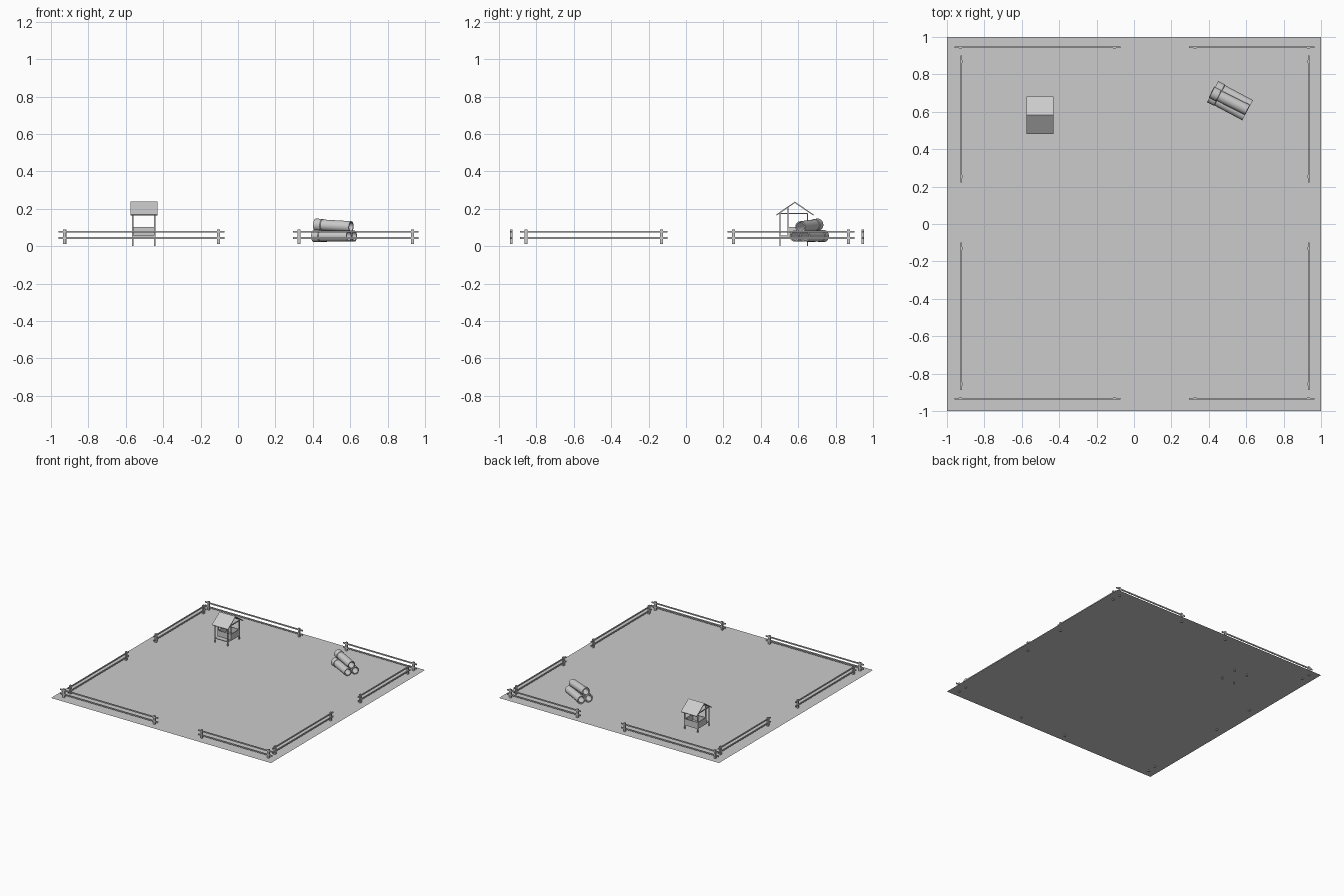
import bpy, bmesh, math
from mathutils import Vector, Matrix

if "Cube" in bpy.data.objects:
    bpy.data.objects.remove(bpy.data.objects["Cube"])

GROUND_Z = 0.02


def mesh_object(name, bm):
    bmesh.ops.recalc_face_normals(bm, faces=bm.faces)
    mesh = bpy.data.meshes.new(name)
    bm.to_mesh(mesh)
    bm.free()
    ob = bpy.data.objects.new(name, mesh)
    bpy.context.collection.objects.link(ob)
    return ob


def add_box(bm, lo, hi):
    lo, hi = Vector(lo), Vector(hi)
    mat = Matrix.Translation((lo + hi) / 2) @ Matrix.Diagonal((*(hi - lo), 1))
    bmesh.ops.create_cube(bm, size=1, matrix=mat)


# Ground sheet
bm = bmesh.new()
bmesh.ops.create_grid(bm, x_segments=1, y_segments=1, size=1,
                      matrix=Matrix.Translation((0, 0, GROUND_Z)))
mesh_object("ground", bm)


# Fence sections: two posts and two rails, running along x or y
def fence(name, start, end, across, along_x):
    bm = bmesh.new()

    def bar(a0, a1, depth, z0, z1):
        c0, c1 = across - depth / 2, across + depth / 2
        if along_x:
            add_box(bm, (a0, c0, z0), (a1, c1, z1))
        else:
            add_box(bm, (c0, a0, z0), (c1, a1, z1))

    for p in (start + 0.032, end - 0.032):
        bar(p - 0.008, p + 0.008, 0.013, 0.012, 0.09)
    for z in (0.044, 0.077):
        bar(start, end, 0.007, z - 0.005, z + 0.005)
    mesh_object(name, bm)


for side, y in (("front", -0.935), ("back", 0.945)):
    fence(side + "_fence_left", -0.96, -0.072, y, True)
    fence(side + "_fence_right", 0.293, 0.965, y, True)
for side, x in (("left", -0.923), ("right", 0.935)):
    fence(side + "_fence_front", -0.888, -0.10, x, False)
    fence(side + "_fence_back", 0.222, 0.902, x, False)

# Feeding shelter: legs, inner posts and tie beams
X0, X1, Y0, YI, Y1 = -0.562, -0.445, 0.503, 0.545, 0.65
t = 0.0035
bm = bmesh.new()
for x in (X0, X1):
    for y in (Y0, Y1):
        add_box(bm, (x - t, y - t, 0), (x + t, y + t, 0.178))
    add_box(bm, (x - t, YI - t, 0.05), (x + t, YI + t, 0.207))
    add_box(bm, (x - t, Y0, 0.171), (x + t, Y1, 0.178))
mesh_object("shelter_frame", bm)

# Feed tray: floor, walls and two dividers
bm = bmesh.new()
w = 0.003
add_box(bm, (X0, Y0, 0.05), (X1, Y1, 0.056))
for y in (YI, Y1):
    add_box(bm, (X0, y - w, 0.05), (X1, y + w, 0.103))
for x in (X0, X1):
    add_box(bm, (x - w, YI, 0.05), (x + w, Y1, 0.103))
mesh_object("feed_tray", bm)

# Gabled roof from an extruded chevron profile
bm = bmesh.new()
profile = [(0.482, 0.169), (0.582, 0.238), (0.683, 0.169),
           (0.680, 0.164), (0.582, 0.231), (0.485, 0.164)]
vs = [bm.verts.new((-0.575, y, z)) for y, z in profile]
faces = [bm.faces.new((vs[0], vs[1], vs[4], vs[5])),
         bm.faces.new((vs[1], vs[2], vs[3], vs[4]))]
ext = bmesh.ops.extrude_face_region(bm, geom=faces, use_keep_orig=True)
moved = [v for v in ext["geom"] if isinstance(v, bmesh.types.BMVert)]
bmesh.ops.translate(bm, verts=moved, vec=(0.145, 0, 0))
mesh_object("shelter_roof", bm)


# Stacked pipes: lathed hollow profile with a wider collar at one end
def pipe(name, loc, angle, tilt):
    h = 0.106
    prof = [(-h, 0.033), (-h + 0.04, 0.033), (-h + 0.043, 0.030),
            (h, 0.030), (h, 0.023), (-h, 0.023)]
    n = 24
    mat = (Matrix.Translation(loc) @ Matrix.Rotation(angle, 4, 'Z')
           @ Matrix.Rotation(tilt, 4, 'Y'))
    bm = bmesh.new()
    rings = []
    for i in range(n):
        a = 2 * math.pi * i / n
        rings.append([bm.verts.new(mat @ Vector((x, r * math.cos(a), r * math.sin(a))))
                      for x, r in prof])
    for i in range(n):
        r0, r1 = rings[i], rings[(i + 1) % n]
        for j in range(len(prof)):
            k = (j + 1) % len(prof)
            bm.faces.new((r0[j], r0[k], r1[k], r1[j]))
    ob = mesh_object(name, bm)
    bpy.ops.object.select_all(action='DESELECT')
    ob.select_set(True)
    bpy.context.view_layer.objects.active = ob
    bpy.ops.object.shade_smooth_by_angle(angle=math.radians(30))


ang = math.radians(-28)
cx, cy = 0.514, 0.658
px, py = -math.sin(ang) * 0.031, math.cos(ang) * 0.031
pipe("pipe_back", (cx + px, cy + py, 0.054), ang, 0)
pipe("pipe_front", (cx - px, cy - py, 0.054), ang, 0)
pipe("pipe_top", (cx - 0.004, cy, 0.109), ang + 0.03, math.radians(3))
